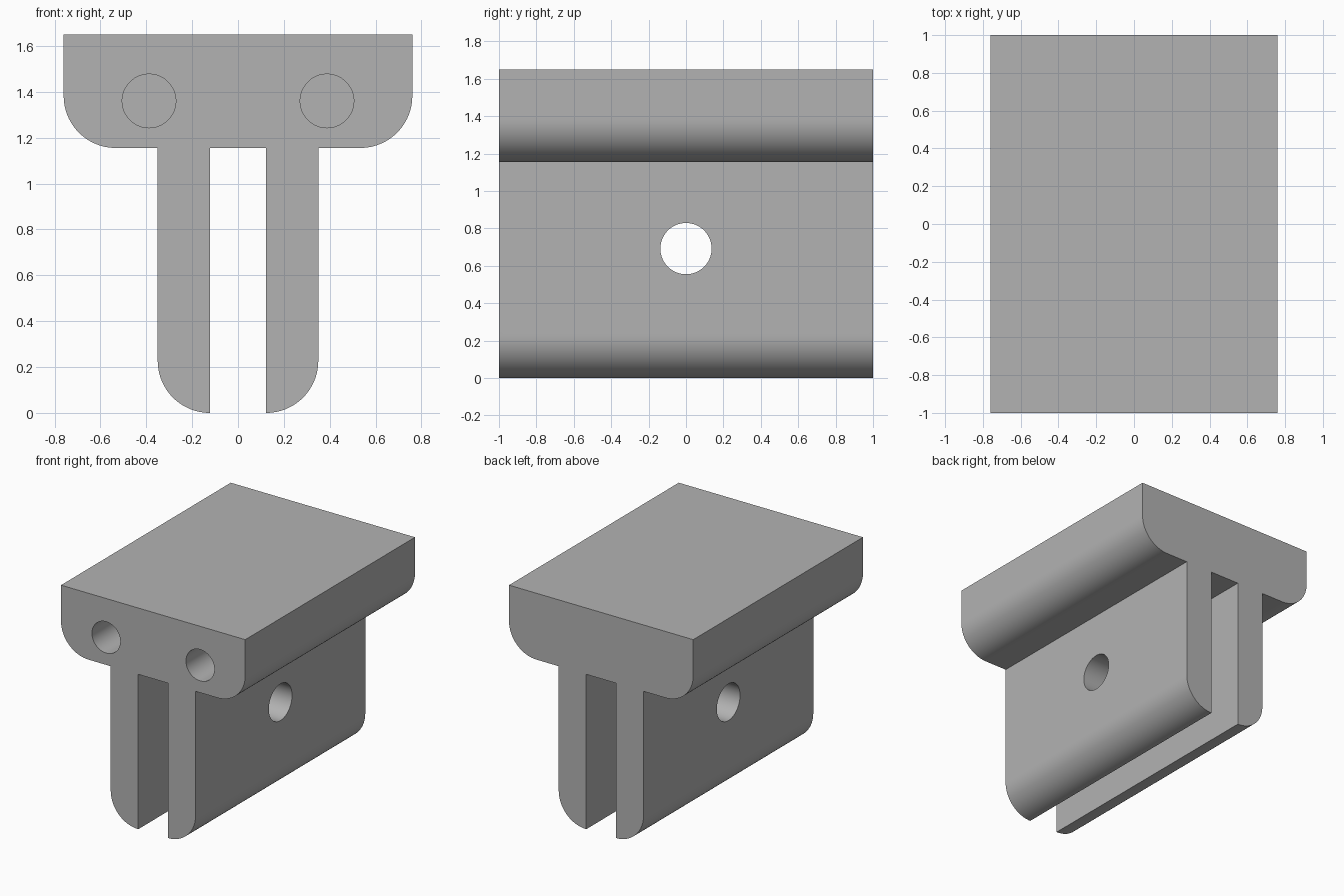
import bpy, bmesh
from math import pi, sin, cos, radians
from mathutils import Matrix

if "Cube" in bpy.data.objects:
    bpy.data.objects.remove(bpy.data.objects["Cube"])

HEAD_X, LEG_X, SLOT_X = 0.76, 0.35, 0.123
TOP_Z, HEAD_Z = 1.65, 1.155
RADIUS = 0.227

grey = bpy.data.materials.new("plain grey")
grey.use_nodes = True
colour = (0.45, 0.45, 0.45, 1)
grey.diffuse_color = colour
grey.node_tree.nodes["Principled BSDF"].inputs["Base Color"].default_value = colour


def link(name, bm):
    bmesh.ops.recalc_face_normals(bm, faces=bm.faces[:])
    mesh = bpy.data.meshes.new(name)
    bm.to_mesh(mesh)
    bm.free()
    mesh.materials.append(grey)
    obj = bpy.data.objects.new(name, mesh)
    bpy.context.collection.objects.link(obj)
    return obj


def round_corner(x, z, steps=24):
    """Quarter arc from the side at x down to the underside at z."""
    return [(x - RADIUS + RADIUS * cos(a), z + RADIUS - RADIUS * sin(a))
            for a in (i * pi / 2 / steps for i in range(steps + 1))]


# Bracket: T-shaped profile with two legs, extruded front to back
half = [(HEAD_X, TOP_Z)] + round_corner(HEAD_X, HEAD_Z)
half += [(LEG_X, HEAD_Z)] + round_corner(LEG_X, 0)
half += [(SLOT_X, HEAD_Z)]
outline = half + [(-x, z) for x, z in reversed(half)]
bm = bmesh.new()
face = bm.faces.new([bm.verts.new((x, -1, z)) for x, z in outline])
result = bmesh.ops.extrude_face_region(bm, geom=[face])
moved = [v for v in result["geom"] if isinstance(v, bmesh.types.BMVert)]
bmesh.ops.translate(bm, verts=moved, vec=(0, 2, 0))
bmesh.ops.remove_doubles(bm, verts=bm.verts[:], dist=1e-5)
bracket = link("bracket", bm)


def drill(name, centre, radius, depth, axis):
    """Cut a round hole through the bracket along the given axis."""
    bm = bmesh.new()
    turn = Matrix.Rotation(radians(90), 4, "X" if axis == "Y" else "Y")
    bmesh.ops.create_cone(bm, cap_ends=True, segments=64, radius1=radius,
                          radius2=radius, depth=depth,
                          matrix=Matrix.Translation(centre) @ turn)
    cutter = link(name, bm)
    cutter.hide_render = True
    mod = bracket.modifiers.new(name, "BOOLEAN")
    mod.operation, mod.solver, mod.object = "DIFFERENCE", "EXACT", cutter
    bpy.context.view_layer.objects.active = bracket
    bpy.ops.object.modifier_apply(modifier=name)
    bpy.data.objects.remove(cutter)


# Blind holes in the front of the head
for side, x in (("left", 0.388), ("right", -0.388)):
    drill(side + "_screw_hole", (x, -1, 1.36), 0.117, 2.0, "Y")

# Pin hole across both legs
drill("pin_hole", (0, 0, 0.692), 0.137, 2.0, "X")

bpy.ops.object.select_all(action="DESELECT")
bracket.select_set(True)
bpy.context.view_layer.objects.active = bracket
bpy.ops.object.shade_smooth_by_angle(angle=radians(30))
